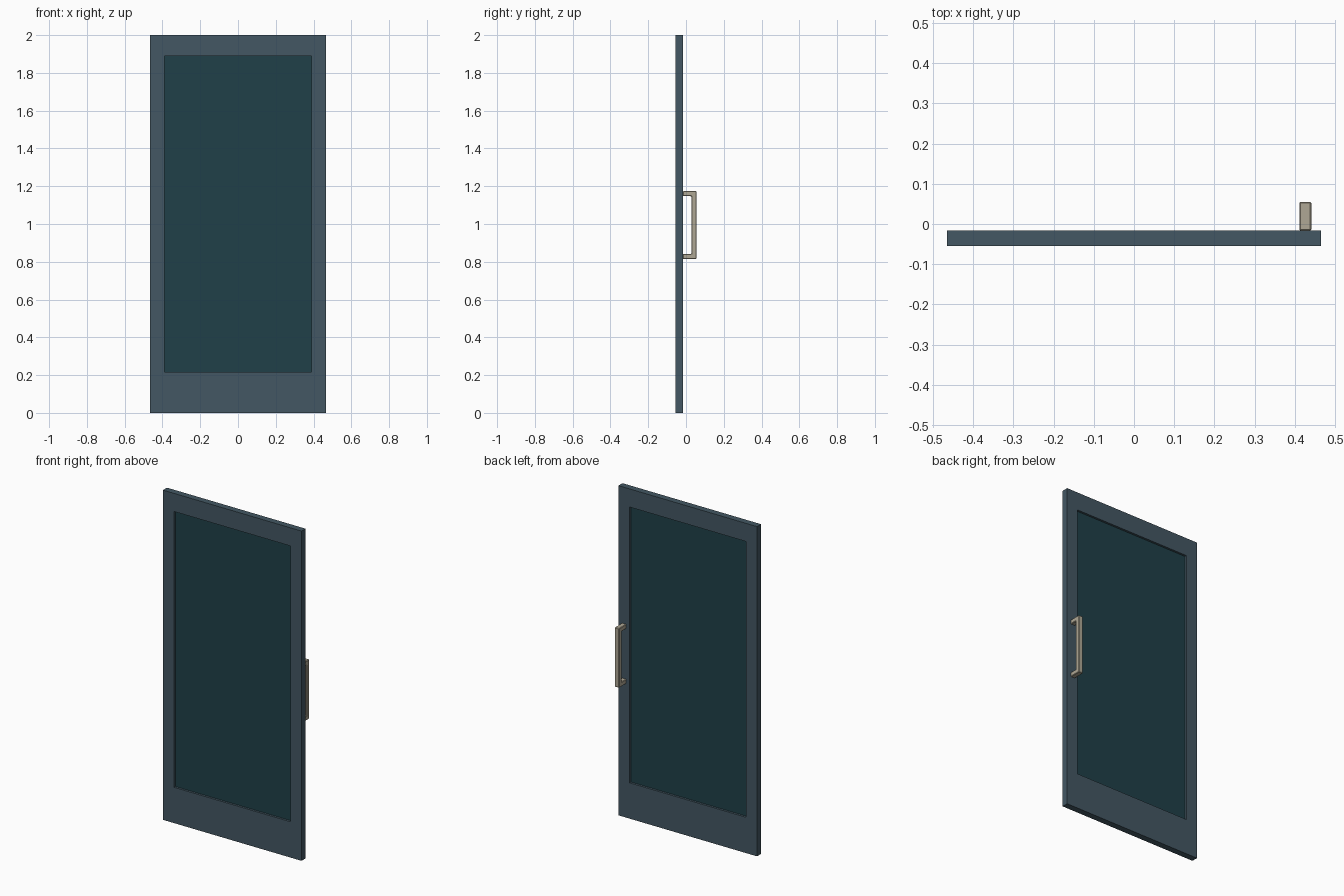
import bpy, bmesh

if "Cube" in bpy.data.objects:
    bpy.data.objects.remove(bpy.data.objects["Cube"])

W, H = 0.465, 2.0              # half width, height of the door
Y0, Y1 = -0.055, -0.0165       # front and back of the door leaf
OX, OZ0, OZ1 = 0.39, 0.217, 1.89   # glass opening
RECESS = 0.013


def finish(bm, name, color, bevel=0.0):
    bmesh.ops.recalc_face_normals(bm, faces=bm.faces)
    mesh = bpy.data.meshes.new(name)
    bm.to_mesh(mesh)
    bm.free()
    ob = bpy.data.objects.new(name, mesh)
    bpy.context.collection.objects.link(ob)
    mat = bpy.data.materials.new(name + "_material")
    mat.diffuse_color = (*color, 1)
    mat.use_nodes = True
    mat.node_tree.nodes["Principled BSDF"].inputs["Base Color"].default_value = mat.diffuse_color
    mesh.materials.append(mat)
    if bevel:
        mod = ob.modifiers.new("bevel", 'BEVEL')
        mod.width = bevel
        mod.segments = 1
    return ob


def extrude(bm, offset):
    res = bmesh.ops.extrude_face_region(bm, geom=bm.faces[:])
    verts = [v for v in res["geom"] if isinstance(v, bmesh.types.BMVert)]
    bmesh.ops.translate(bm, verts=verts, vec=offset)


def rect(bm, x, z0, z1, y):
    return [bm.verts.new(p) for p in
            [(-x, y, z0), (x, y, z0), (x, y, z1), (-x, y, z1)]]


# door frame: one continuous ring with a taller bottom rail
bm = bmesh.new()
outer = rect(bm, W, 0, H, Y0)
inner = rect(bm, OX, OZ0, OZ1, Y0)
for i in range(4):
    j = (i + 1) % 4
    bm.faces.new((outer[i], outer[j], inner[j], inner[i]))
extrude(bm, (0, Y1 - Y0, 0))
finish(bm, "door_frame", (0.056, 0.095, 0.125))

# glass panel, recessed on both sides
bm = bmesh.new()
bm.faces.new(rect(bm, OX, OZ0, OZ1, Y0 + RECESS))
extrude(bm, (0, Y1 - Y0 - 2 * RECESS, 0))
finish(bm, "glass_panel", (0.014, 0.051, 0.065))

# pull handle: U-shaped side profile extruded across x
T, HY, HZ0, HZ1 = 0.027, 0.055, 0.814, 1.174
profile = [(Y1, HZ0), (HY, HZ0), (HY, HZ1), (Y1, HZ1),
           (Y1, HZ1 - T), (HY - T, HZ1 - T), (HY - T, HZ0 + T), (Y1, HZ0 + T)]
bm = bmesh.new()
bm.faces.new([bm.verts.new((0.411, y, z)) for y, z in profile])
extrude(bm, (0.03, 0, 0))
finish(bm, "pull_handle", (0.43, 0.39, 0.30), bevel=0.003)
